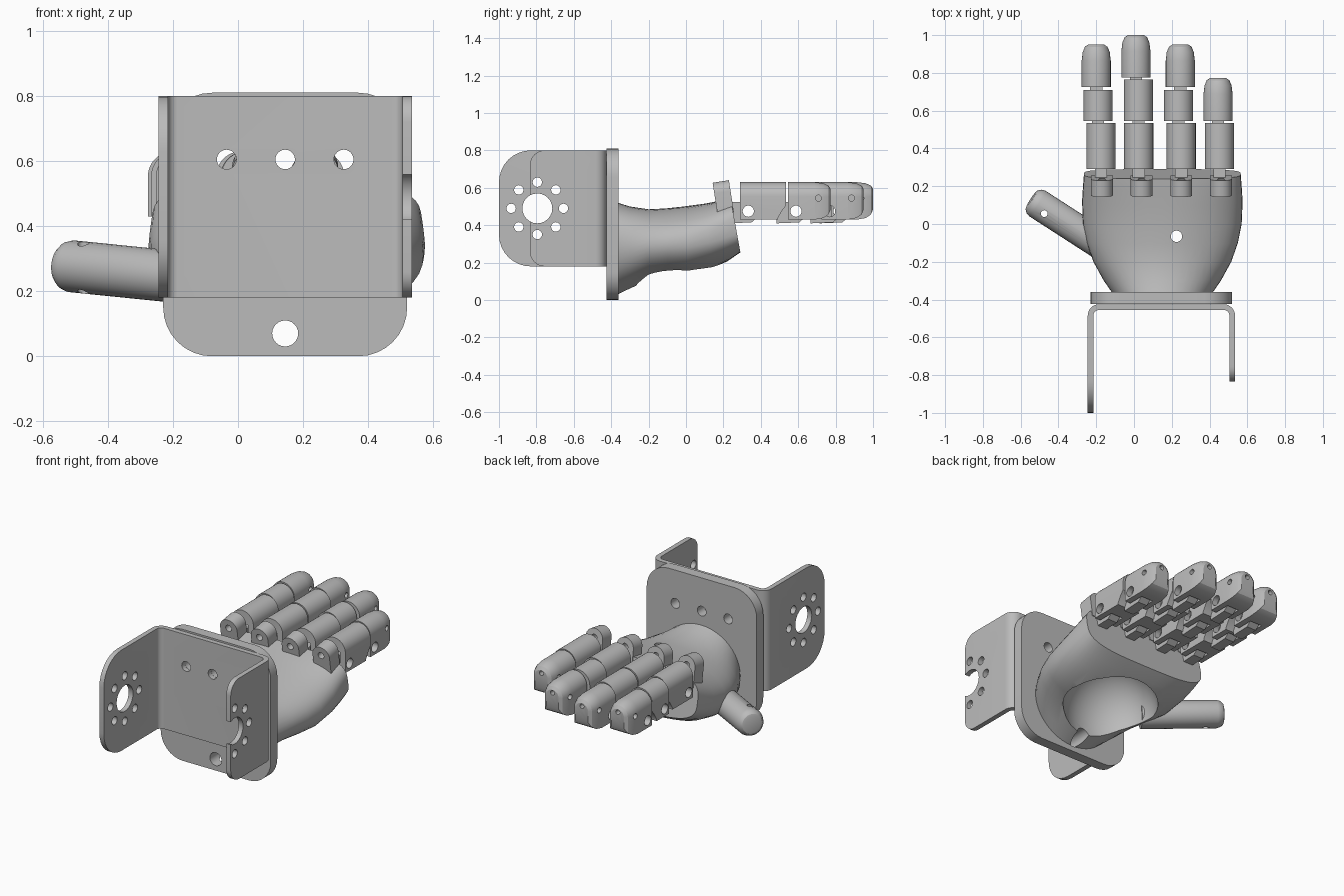
import bpy, bmesh
from math import pi, sin, cos, radians, copysign
from mathutils import Vector, Matrix

cube = bpy.data.objects.get("Cube")
if cube:
    bpy.data.objects.remove(cube, do_unlink=True)

grey = bpy.data.materials.new("plain_grey")
grey.use_nodes = True
grey.diffuse_color = (0.5, 0.5, 0.5, 1)
grey.node_tree.nodes["Principled BSDF"].inputs["Base Color"].default_value = (0.5, 0.5, 0.5, 1)
parts = []


def finish(name, bm, part=True):
    bmesh.ops.recalc_face_normals(bm, faces=bm.faces)
    mesh = bpy.data.meshes.new(name)
    bm.to_mesh(mesh)
    bm.free()
    obj = bpy.data.objects.new(name, mesh)
    bpy.context.scene.collection.objects.link(obj)
    mesh.materials.append(grey)
    if part:
        parts.append(obj)
    else:
        obj.hide_render = True
    return obj


def loft(name, rings, part=True):
    """Skin matching rings of points and cap both ends."""
    bm = bmesh.new()
    rows = [[bm.verts.new(p) for p in ring] for ring in rings]
    n = len(rows[0])
    for a, b in zip(rows, rows[1:]):
        for i in range(n):
            j = (i + 1) % n
            bm.faces.new((a[i], a[j], b[j], b[i]))
    bm.faces.new(rows[0])
    bm.faces.new(rows[-1])
    return finish(name, bm, part)


def prism(name, axis, pts, a, b, part=True):
    """Extrude a 2D outline along an axis from a to b."""
    place = {"x": lambda u, v, w: (w, u, v),
             "y": lambda u, v, w: (u, w, v),
             "z": lambda u, v, w: (u, v, w)}[axis]
    return loft(name, [[place(u, v, w) for u, v in pts] for w in (a, b)], part)


def arc(u, v, r, start, end, n=8):
    return [(u + r * cos(radians(start + (end - start) * i / n)),
             v + r * sin(radians(start + (end - start) * i / n))) for i in range(n + 1)]


def hole(axis, u, v, r, a, b):
    return prism("cutter", axis, arc(u, v, r, 0, 360, 24)[:-1], a, b, False)


def rect(u0, u1, v0, v1):
    return [(u0, v0), (u1, v0), (u1, v1), (u0, v1)]


def rounded_rect(u0, u1, v0, v1, r):
    return (arc(u1 - r, v1 - r, r, 0, 90) + arc(u0 + r, v1 - r, r, 90, 180)
            + arc(u0 + r, v0 + r, r, 180, 270) + arc(u1 - r, v0 + r, r, 270, 360))


def arch(x, hw, z0, z1):
    """Flat bottomed outline with a half round top."""
    return [(x - hw, z0), (x + hw, z0)] + arc(x, z1 - hw, hw, 0, 180, 18)


def cut(obj, cutters):
    for c in cutters:
        mod = obj.modifiers.new("cut", "BOOLEAN")
        mod.operation, mod.solver, mod.object = "DIFFERENCE", "EXACT", c
    graph = bpy.context.evaluated_depsgraph_get()
    mesh = bpy.data.meshes.new_from_object(obj.evaluated_get(graph))
    obj.modifiers.clear()
    obj.data = mesh
    for c in cutters:
        bpy.data.objects.remove(c, do_unlink=True)


MID = 0.145
# U-shaped mounting bracket: bent sheet with two uneven flanges
L, R, BACK, T, BEND = -0.245, 0.535, -0.425, 0.03, 0.06
outer = arc(R - BEND, BACK - BEND, BEND, 0, 90) + arc(L + BEND, BACK - BEND, BEND, 90, 180)
inner = (arc(L + BEND, BACK - BEND, BEND - T, 180, 90)
         + arc(R - BEND, BACK - BEND, BEND - T, 90, 0))
sheet = ([(R, -0.835)] + outer + [(L, -1.0), (L + T, -1.0)] + inner + [(R - T, -0.835)])
bracket = prism("mounting_bracket", "z", sheet, 0.18, 0.80)


def corner(y, r, up, xa, xb):
    z, s = (0.80, 1) if up else (0.18, -1)
    pts = [(y + r, 0.05)] + arc(y + r, -r, r, 90, 180) + [(y - 0.05, -r), (y - 0.05, 0.05)]
    return prism("cutter", "x", [(u, z + s * v) for u, v in pts], xa, xb, False)


cutters = [corner(-1.0, 0.17, up, -0.3, -0.15) for up in (0, 1)]
cutters += [corner(-0.835, 0.08, up, 0.45, 0.6) for up in (0, 1)]
cutters.append(hole("x", -0.795, 0.49, 0.08, -0.3, 0.6))
cutters += [hole("x", -0.795 + 0.14 * cos(k * pi / 4), 0.49 + 0.14 * sin(k * pi / 4),
                 0.025, -0.3, 0.6) for k in range(8)]


def bolt_holes():
    return [hole("y", MID + d, 0.605, 0.03, -0.5, -0.3) for d in (-0.18, 0, 0.18)]


cut(bracket, cutters + bolt_holes())

# Wrist plate
plate = prism("wrist_plate", "y", rounded_rect(-0.23, 0.52, 0.0, 0.81, 0.15), -0.424, -0.36)
cut(plate, bolt_holes() + [hole("y", MID, 0.07, 0.04, -0.5, -0.3)])

# Palm: y, half width, bottom, top, squareness, end tilt
sections = [(-0.365, 0.265, 0.03, 0.52, 2.0, 0), (-0.30, 0.31, 0.06, 0.50, 2.0, 0),
            (-0.20, 0.365, 0.105, 0.485, 2.0, 0), (-0.10, 0.40, 0.115, 0.49, 2.1, 0.03),
            (0.0, 0.42, 0.12, 0.50, 2.2, 0.07), (0.12, 0.425, 0.165, 0.515, 2.5, 0.12),
            (0.20, 0.42, 0.21, 0.53, 2.9, 0.16), (0.265, 0.415, 0.255, 0.54, 3.4, 0.18)]
rings = []
for y, hw, z0, z1, p, tilt in sections:
    ring = []
    for i in range(48):
        c, s = cos(i * pi / 24), sin(i * pi / 24)
        dz = (z1 - z0) / 2 * copysign(abs(s) ** (2 / p), s)
        ring.append((0.15 + hw * copysign(abs(c) ** (2 / p), c), y - dz * tilt, (z0 + z1) / 2 + dz))
    rings.append(ring)
palm = loft("palm", rings)
bm = bmesh.new()
bmesh.ops.create_uvsphere(bm, u_segments=32, v_segments=20, radius=1, matrix=(
    Matrix.Translation((MID, -0.03, 0.14)) @ Matrix.Diagonal((0.28, 0.25, 0.29, 1))))
cavity = finish("cutter", bm, False)
cut(palm, [cavity, hole("z", 0.225, -0.065, 0.03, 0.3, 0.6),
           hole("y", MID, 0.07, 0.04, -0.5, 0.3)])

# Thumb: rounded peg leaning out of the palm
a, b = Vector((-0.15, -0.125, 0.24)), Vector((-0.545, 0.13, 0.28))
spin = (b - a).to_track_quat("Z", "Y")
length = (b - a).length
thumb = loft("thumb", [[a + spin @ Vector((u, v, w)) for u, v in arc(0, 0, r, 0, 360, 28)[:-1]]
                       for w, r in ((0, 0.08), (length - 0.04, 0.08), (length - 0.018, 0.073),
                                    (length - 0.004, 0.06), (length, 0.045))])
cut(thumb, [hole("z", -0.475, 0.055, 0.018, 0.1, 0.5)])

# Knuckle tabs along the top edge of the palm
for k in range(4):
    x = -0.17 + 0.21 * k
    tab = prism("knuckle_tab_%d" % (k + 1), "y", arch(x, 0.058, 0.46, 0.635), 0.155, 0.243)
    cut(tab, [hole("y", x, 0.58, 0.02, 0.1, 0.3)])
    pivot = Vector((0, 0.2, 0.55))
    tab.data.transform(Matrix.Translation(pivot) @ Matrix.Rotation(radians(9), 4, "X")
                       @ Matrix.Translation(-pivot))

# Fingers: segment centres, then segment start and end along y
long_spans = [(0.29, 0.535), (0.545, 0.71), (0.725, 0.95)]
fingers = {"index": ((-0.175, -0.19, -0.20), long_spans),
           "middle": ((0.025, 0.023, 0.01), [(0.29, 0.535), (0.545, 0.765), (0.775, 1.0)]),
           "ring": ((0.25, 0.236, 0.245), long_spans),
           "little": ((0.452, 0.445), [(0.29, 0.535), (0.545, 0.773)])}
Z0, Z1, HW = 0.43, 0.63, 0.077
for finger, (centres, spans) in fingers.items():
    for k, (x, (y0, y1)) in enumerate(zip(centres, spans)):
        tip = k == len(spans) - 1
        profile = arch(x, HW, Z0, Z1)
        if tip:
            steps = [(y0, 1), (y1 - 0.085, 1), (y1 - 0.04, 0.93), (y1 - 0.012, 0.78), (y1, 0.55)]
        else:
            steps = [(y0, 1), (y1, 1)]
        seg = loft("%s_finger_segment_%d" % (finger, k + 1),
                   [[(x + (u - x) * s, y, 0.55 + (v - 0.55) * s) for u, v in profile]
                    for y, s in steps])
        # Hinge slot and pin hole, then fingertip sockets or a bending notch
        tools = [prism("cutter", "x", rect(y0 - 0.05, y0 + 0.1, 0.4, 0.55),
                       x - 0.04, x + 0.04, False),
                 hole("x", y0 + 0.043, 0.475, 0.03, x - 0.2, x + 0.2)]
        if tip:
            tools += [hole("x", y1 - 0.065, 0.545, 0.016, x + s * 0.045, x + s * 0.2)
                      for s in (-1, 1)]
            tools.append(hole("y", x, 0.575, 0.014, y1 - 0.04, y1 + 0.1))
        else:
            tools.append(prism("cutter", "x", [(y1 - 0.045, 0.40), (y1 - 0.043, 0.44),
                                               (y1 - 0.02, 0.48), (y1 + 0.02, 0.53),
                                               (y1 + 0.02, 0.40)], x - 0.2, x + 0.2, False))
        cut(seg, tools)
        # Hinge tongue reaching back into the previous part
        back = y0 - (0.07 if k == 0 else 0.06)
        tongue = prism("%s_finger_hinge_%d" % (finger, k + 1), "x",
                       [(back, 0.41), (y0 + 0.06, 0.415), (y0 + 0.09, 0.44),
                        (y0 + 0.09, 0.50), (y0 + 0.06, 0.525), (back, 0.525)],
                       x - 0.032, x + 0.032)
        cut(tongue, [hole("x", y0 + 0.043, 0.475, 0.03, x - 0.2, x + 0.2)])

# Smooth the curved faces, keep hard edges crisp
bpy.ops.object.select_all(action="DESELECT")
for obj in parts:
    obj.select_set(True)
bpy.context.view_layer.objects.active = palm
bpy.ops.object.shade_smooth_by_angle(angle=radians(30))
